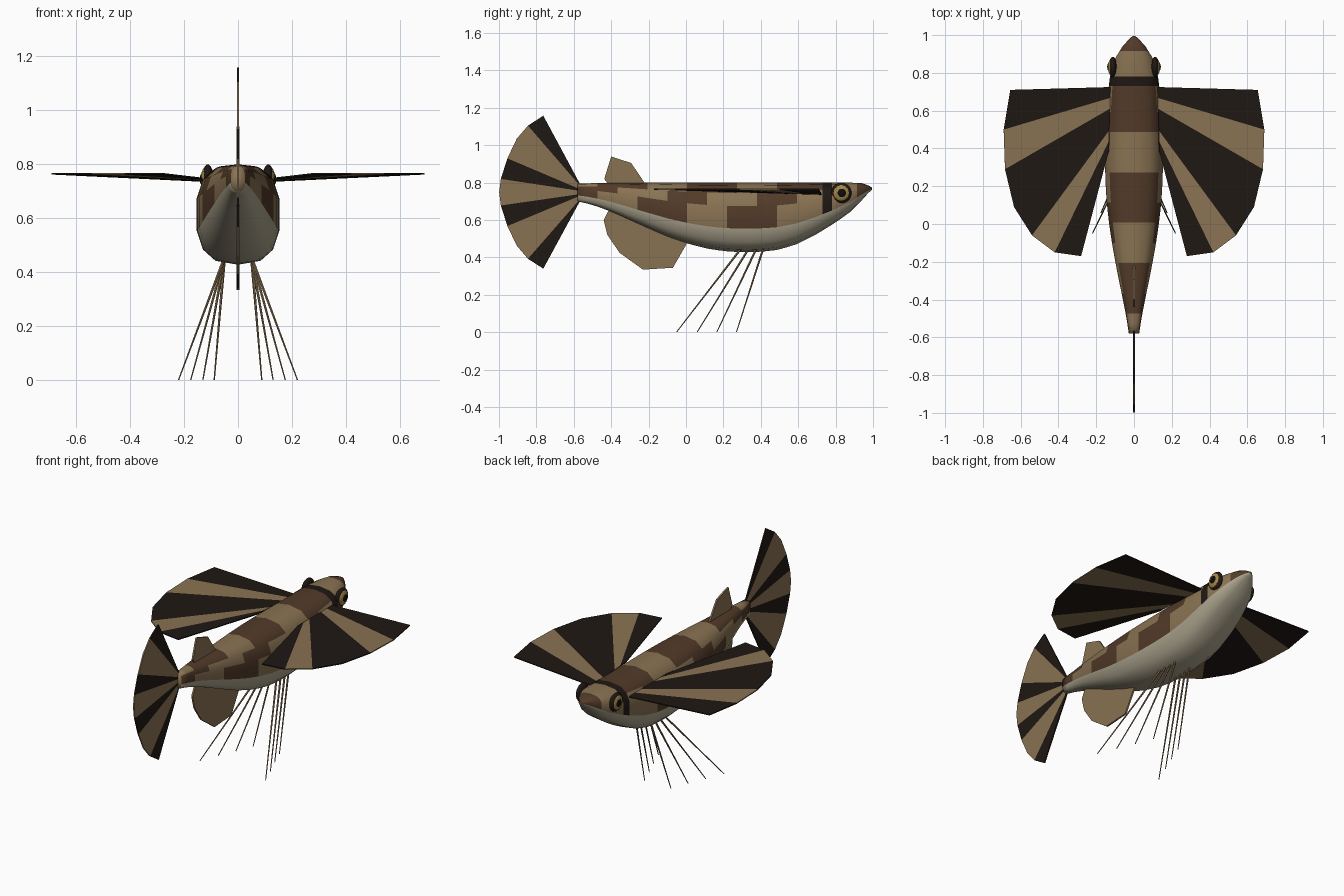
import bpy, bmesh
from math import sin, cos, pi, copysign
from mathutils import Vector

if "Cube" in bpy.data.objects:
    bpy.data.objects.remove(bpy.data.objects["Cube"])


def mat(name, r, g, b):
    m = bpy.data.materials.new(name)
    m.diffuse_color = (r, g, b, 1)
    m.use_nodes = True
    m.node_tree.nodes["Principled BSDF"].inputs["Base Color"].default_value = m.diffuse_color
    return m


TAN = mat("tan", 0.25, 0.17, 0.085)
BROWN = mat("brown", 0.085, 0.043, 0.022)
DARK = mat("dark", 0.014, 0.009, 0.007)
CREAM = mat("cream", 0.40, 0.36, 0.26)
GOLD = mat("gold", 0.38, 0.24, 0.06)
BLACK = mat("black", 0.004, 0.004, 0.004)
PALETTE = [TAN, BROWN, DARK, CREAM]


def make(name, verts, faces, ids, mats=PALETTE, smooth=False):
    me = bpy.data.meshes.new(name)
    me.from_pydata(verts, [], faces)
    for m in mats:
        me.materials.append(m)
    for p, i in zip(me.polygons, ids):
        p.material_index = i
        p.use_smooth = smooth
    bm = bmesh.new()
    bm.from_mesh(me)
    bmesh.ops.recalc_face_normals(bm, faces=bm.faces)
    bm.to_mesh(me)
    bm.free()
    ob = bpy.data.objects.new(name, me)
    bpy.context.collection.objects.link(ob)
    return ob


def thicken(ob, t):
    s = ob.modifiers.new("thickness", 'SOLIDIFY')
    s.thickness = t
    s.offset = 0
    return ob


def fan(name, base, rim, ids, t):
    """Striped fin: quads between a base line and a rim."""
    n = len(rim)
    pts = [Vector(base[0]).lerp(Vector(base[1]), i / (n - 1)) for i in range(n)]
    verts = pts + [Vector(r) for r in rim]
    faces = [(i, i + 1, n + i + 1, n + i) for i in range(n - 1)]
    return thicken(make(name, verts, faces, ids), t)


# Body: lofted 14-sided sections (y, bottom z, top z, half width)
PROFILE = [(-.58, .70, .795, .028), (-.5, .682, .797, .040), (-.4, .645, .80, .060),
           (-.3, .60, .80, .081), (-.2, .555, .80, .101), (-.1, .512, .80, .119),
           (0, .477, .80, .134), (.1, .45, .80, .146), (.2, .434, .80, .153),
           (.3, .428, .80, .156), (.4, .43, .80, .155), (.5, .442, .80, .152),
           (.6, .474, .80, .147), (.7, .526, .80, .140), (.8, .587, .80, .127),
           (.88, .645, .80, .100), (.94, .706, .797, .062), (.975, .745, .785, .030),
           (.995, .762, .774, .008)]
N = 14


def section(y):
    for a, b in zip(PROFILE, PROFILE[1:]):
        if y <= b[0]:
            break
    f = (y - a[0]) / (b[0] - a[0])
    return [p + (q - p) * f for p, q in zip(a, b)]


def power(v):
    return copysign(abs(v) ** 0.75, v)


ys = [-.58 + 1.28 * i / 24 for i in range(25)] + [.73, .78, .83, .88, .915, .94, .96, .975, .995]
verts, faces, ids = [], [], []
for y in ys:
    _, lo, hi, w = section(y)
    for j in range(N):
        a = 2 * pi * j / N
        verts.append((w * power(sin(a)), y, (lo + hi) / 2 - (hi - lo) / 2 * power(cos(a))))
for i in range(len(ys) - 1):
    ym = (ys[i] + ys[i + 1]) / 2
    for j in range(N):
        k = (j + 1) % N
        faces.append((i * N + j, i * N + k, i * N + N + k, i * N + N + j))
        row = min(j, N - 1 - j)          # 0 = belly, 6 = back
        if row < 3:
            c = 3
        elif .73 < ym < .78:
            c = 2
        elif ym > .78:
            c = 1 if ym > .92 else 0
        else:
            shift = {3: .24, 4: .12}.get(row, 0)
            c = 1 if (ym + shift) % .48 < .25 else 0
        ids.append(c)
faces += [tuple(range(N)), tuple(range((len(ys) - 1) * N, len(ys) * N))]
ids += [0, 1]
make("body", verts, faces, ids, smooth=True)

# Wing-like side fins, ray feelers and eyes on both sides
WING = [(.655, .71), (.69, .50), (.683, .29), (.635, .09), (.54, -.06), (.42, -.15), (.28, -.17)]
FEELERS = [(.29, -.05, .22), (.33, .06, .175), (.37, .165, .13), (.405, .27, .088)]


def ball(name, loc, scale, m):
    bm = bmesh.new()
    bmesh.ops.create_uvsphere(bm, u_segments=20, v_segments=12, radius=1)
    me = bpy.data.meshes.new(name)
    bm.to_mesh(me)
    bm.free()
    me.materials.append(m)
    for p in me.polygons:
        p.use_smooth = True
    ob = bpy.data.objects.new(name, me)
    ob.location, ob.scale = loc, scale
    bpy.context.collection.objects.link(ob)


def feeler(name, a, b, r0, r1):
    a, b = Vector(a), Vector(b)
    q = (b - a).to_track_quat('Z', 'Y')
    ring = [Vector((cos(i * pi / 3), sin(i * pi / 3), 0)) for i in range(6)]
    vs = [a + q @ (v * r0) for v in ring] + [b + q @ (v * r1) for v in ring]
    fs = [(i, (i + 1) % 6, 6 + (i + 1) % 6, 6 + i) for i in range(6)]
    fs += [tuple(range(6)), tuple(range(6, 12))]
    make(name, vs, fs, [0] * 8)


for s, side in ((-1, "left"), (1, "right")):
    fan(side + "_wing_fin", [(s * .125, .725, .738), (s * .135, .38, .748)],
        [(s * x, y, .765) for x, y in WING], [2, 0, 2, 2, 0, 2], .006)
    for i, (y0, y1, x1) in enumerate(FEELERS):
        feeler(f"{side}_feeler_{i + 1}", (s * .05, y0 + .01, .455), (s * x1, y1, .002), .006, .0025)
    ball(side + "_eye_rim", (s * .112, .83, .745), (.022, .055, .055), DARK)
    ball(side + "_eye", (s * .116, .83, .745), (.022, .047, .047), GOLD)
    ball(side + "_pupil", (s * .125, .832, .745), (.017, .028, .028), BLACK)

# Tail fin: striped fan in the middle plane
UP = [(-.763, 1.158), (-.845, 1.105), (-.905, 1.035), (-.955, .93), (-.99, .82)]
rim = UP + [(-.999, .748)] + [(y, 1.498 - z) for y, z in reversed(UP)]
fan("tail_fin", [(0, -.565, .79), (0, -.565, .705)], [(0, y, z) for y, z in rim],
    [2, 0, 0, 2, 0, 0, 2, 0, 0, 2], .008)

# Upper and lower plain fins
FINS = {"back_fin": [(-.40, .77), (-.437, .82), (-.40, .94), (-.293, .905), (-.215, .79), (-.25, .77)],
        "lower_fin": [(-.40, .68), (-.44, .60), (-.42, .52), (-.355, .425), (-.23, .335),
                      (-.07, .345), (.005, .475), (-.10, .56)]}
for name, pts in FINS.items():
    thicken(make(name, [(0, y, z) for y, z in pts], [tuple(range(len(pts)))], [0]), .01)
